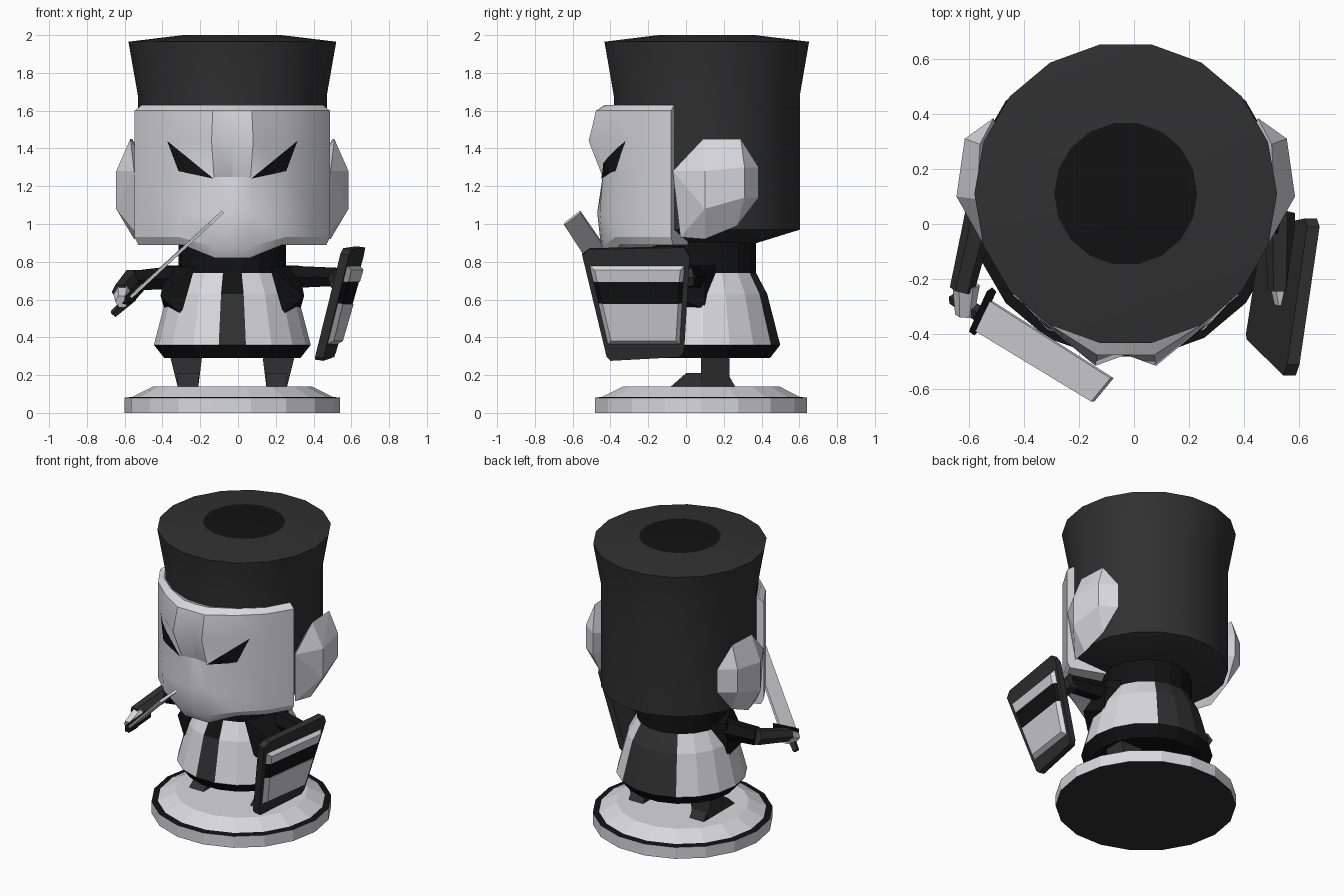
import bpy, bmesh, math
from mathutils import Vector
from mathutils.bvhtree import BVHTree

if "Cube" in bpy.data.objects:
    bpy.data.objects.remove(bpy.data.objects["Cube"])

CX = -0.03  # figure's own axis


def mat(name, v):
    m = bpy.data.materials.new(name)
    m.diffuse_color = (v, v, v * 1.05, 1)
    m.use_nodes = True
    m.node_tree.nodes["Principled BSDF"].inputs["Base Color"].default_value = m.diffuse_color
    return m


MATS = [mat("light", 0.7), mat("dark", 0.03), mat("black", 0.006)]
LIGHT, DARK, BLACK = 0, 1, 2


def finish(name, bm, smooth=False):
    bmesh.ops.recalc_face_normals(bm, faces=bm.faces)
    me = bpy.data.meshes.new(name)
    bm.to_mesh(me)
    bm.free()
    for m in MATS:
        me.materials.append(m)
    ob = bpy.data.objects.new(name, me)
    bpy.context.collection.objects.link(ob)
    if smooth:
        bpy.ops.object.select_all(action='DESELECT')
        ob.select_set(True)
        bpy.context.view_layer.objects.active = ob
        bpy.ops.object.shade_smooth_by_angle(angle=math.radians(25))
    return ob


def lathe(name, cy, profile, colour, n=18, smooth=False):
    """Stack of rings (r, z), capped; colour(band, facet) picks the material, band -1/-2 = caps."""
    bm = bmesh.new()
    rings = [[bm.verts.new((CX + r * math.cos(2 * math.pi * i / n),
                            cy + r * math.sin(2 * math.pi * i / n), z)) for i in range(n)]
             for r, z in profile]
    for b in range(len(rings) - 1):
        for i in range(n):
            j = (i + 1) % n
            f = bm.faces.new((rings[b][i], rings[b][j], rings[b + 1][j], rings[b + 1][i]))
            f.material_index = colour(b, i)
    bm.faces.new(rings[0]).material_index = colour(-1, 0)
    bm.faces.new(rings[-1]).material_index = colour(-2, 0)
    return finish(name, bm, smooth)


def hull(name, pts, colour=LIGHT, mirror=False):
    bm = bmesh.new()
    vs = [bm.verts.new((2 * CX - p[0], p[1], p[2]) if mirror else p) for p in pts]
    res = bmesh.ops.convex_hull(bm, input=vs)
    loose = [v for v in bm.verts if not v.link_faces]
    bmesh.ops.delete(bm, geom=loose, context='VERTS')
    bmesh.ops.dissolve_limit(bm, angle_limit=0.02, verts=bm.verts, edges=bm.edges)
    for f in bm.faces:
        f.material_index = colour
    return finish(name, bm)


def limb(name, p, q, r1, r2, colour, n=6):
    p, q = Vector(p), Vector(q)
    rot = (q - p).to_track_quat('Z', 'Y')
    pts = []
    for c, r in ((p, r1), (q, r2)):
        for i in range(n):
            a = 2 * math.pi * i / n
            pts.append(c + rot @ Vector((r * math.cos(a), r * math.sin(a), 0)))
    return hull(name, pts, colour)


# stand
lathe("stand", 0.08, [(0.57, 0), (0.57, 0.08), (0.53, 0.085), (0.42, 0.14)],
      lambda b, i: DARK if b == -1 else BLACK if b == 1 else LIGHT)

# hair
lathe("hair", 0.11, [(0.27, 0.9), (0.5, 0.97), (0.5, 1.68), (0.55, 1.965), (0.26, 2.0)],
      lambda b, i: BLACK if b == -2 else DARK, smooth=True)

# neck and robe
lathe("neck", 0.09, [(0.285, 0.74), (0.285, 0.93)], lambda b, i: BLACK)


def robe_colour(b, i):
    if b < 1 or (b == 2 and i == 13):
        return BLACK
    return DARK if i in (3, 4, 5, 13) else LIGHT


lathe("robe", 0.09, [(0.36, 0.29), (0.415, 0.36), (0.345, 0.63), (0.275, 0.76)], robe_colour)

# face: columns by angle around the head, rows as a closed profile loop
ROWS = [(1.63, .51, .51, .51, .54, .54), (1.60, .55, .545, .55, .595, .585),
        (1.44, .55, .545, .56, .635, .585), (1.25, .55, .545, .555, .56, .54),
        (1.06, .55, .545, .57, .575, .58), (.93, .55, .545, .56, .56, .56),
        (.89, .53, .525, .53, .53, .52), (.89, .28, .28, .28, .28, .28),
        (1.60, .44, .44, .44, .44, .44)]
ANG = [200, 220, 240, 260, 270, 280, 300, 320, 340]
bm = bmesh.new()
cols = []
for k, a in enumerate(ANG):
    c = min(k, 8 - k)
    t = math.radians(a)
    col = []
    for j, row in enumerate(ROWS):
        drop = {5: 0.05, 6: 0.07}.get(j, 0) if c >= 3 else 0
        r = row[1 + c]
        col.append(bm.verts.new((CX + r * math.cos(t), 0.11 + r * math.sin(t), row[0] - drop)))
    cols.append(col)
m = len(ROWS)
for a, b in zip(cols, cols[1:]):
    for j in range(m):
        bm.faces.new((a[j], b[j], b[(j + 1) % m], a[(j + 1) % m]))
bm.faces.new(cols[0])
bm.faces.new(cols[-1])
bm.normal_update()
tree = BVHTree.FromBMesh(bm)
finish("face", bm, smooth=True)

for side, mir in (("right", False), ("left", True)):
    s = -1 if mir else 1
    # eye: triangle draped on the face
    bm = bmesh.new()
    bm.faces.new([bm.verts.new((CX + s * x, -1, z))
                  for x, z in ((0.345, 1.44), (0.1, 1.24), (0.285, 1.28))])
    bmesh.ops.subdivide_edges(bm, edges=bm.edges[:], cuts=4, use_grid_fill=True)
    for v in bm.verts:
        hit = tree.ray_cast(v.co, Vector((0, 1, 0)))[0]
        v.co.y = (hit.y if hit else -0.4) - 0.008
    for f in bm.faces:
        f.material_index = BLACK
        if f.normal.y > 0:
            f.normal_flip()
    finish(side + "_eye", bm)
    # ear
    hull(side + "_ear", [(.49, -.07, 1.28), (.46, -.03, .93), (.51, .09, 1.45), (.5, .29, 1.45),
                         (.585, .1, 1.28), (.585, .1, 1.08), (.555, .31, 1.3), (.555, .31, 1.14),
                         (.45, .385, 1.3), (.45, .385, 1.14), (.49, .1, .92), (.48, .27, .99),
                         (.36, .1, 1.2)], LIGHT, mir)
    # shoulder
    hull(side + "_shoulder", [(.17, -.17, .77), (.24, -.16, .52), (.35, -.08, .62),
                              (.32, .1, .78), (.18, .2, .78), (.33, .1, .55)], BLACK, mir)
    # leg and foot
    hull(side + "_leg", [(x, y, z) for x0, x1, z in ((.15, .26, .14), (.15, .26, .22), (.13, .3, .3))
                         for x in (x0, x1) for y in (.08, .23)], DARK, mir)
    hull(side + "_foot", [(x, y, z) for x in (.15, .26)
                          for y, z in ((-.08, .14), (0, .21), (.22, .21), (.26, .14))], DARK, mir)

# arms
limb("left_upper_arm", (-.3, .06, .72), (-.55, 0, .7), .07, .06, BLACK)
limb("left_forearm", (-.56, .03, .71), (-.625, -.24, .64), .055, .045, DARK)
limb("left_hand", (-.61, -.22, .63), (-.615, -.33, .59), .05, .035, LIGHT)
limb("right_upper_arm", (.24, .06, .72), (.53, 0, .72), .07, .055, BLACK)
limb("right_forearm", (.53, .04, .72), (.53, -.24, .68), .055, .045, DARK)
limb("right_hand", (.53, -.2, .68), (.54, -.29, .66), .04, .03, LIGHT)

# sword
off = Vector((-.006, 0, .006))
blade = [Vector(p) for p in ((-.08, -.56, 1.065), (-.15, -.645, 1.0),
                             (-.57, -.39, .61), (-.52, -.28, .66))]
hull("sword_blade", [p + k * off for p in blade for k in (1, -1)], LIGHT)
guard = [Vector(p) for p in ((-.515, -.245, .665), (-.58, -.39, .595))]
hull("sword_guard", [p + Vector(d) for p in guard for d in
                     ((.015, 0, .02), (-.02, 0, .02), (.015, 0, -.02), (-.02, 0, -.02),
                      (0, -.015, 0), (0, .015, 0))], BLACK)
limb("sword_handle", (-.555, -.33, .62), (-.66, -.27, .525), .03, .022, DARK, 4)


# shield: tilted plate with raised striped panel
def on_shield(y, z, d):
    return (.64 + .14 * y + (z - .86) * .28 + d, y, z - .15 * d)


OUT = [(-.55, .84), (-.51, .87), (-.01, .88), (.02, .83), (-.01, .33), (-.03, .3),
       (-.40, .28), (-.42, .3)]
hull("shield_plate", [on_shield(y, z, d) for y, z in OUT for d in (-.015, .03)], DARK)


def panel(z, inset):
    t = (z - .36) / .43
    return (-.42 - .1 * t + inset, -.025 + .025 * t - inset)


for name, z0, z1, c, h in (("lower", .36, .585, LIGHT, .055), ("stripe", .585, .7, BLACK, .05),
                           ("upper", .7, .79, LIGHT, .055)):
    lo, hi = (z0 + .03 if name == "lower" else z0), (z1 - .025 if name == "upper" else z1)
    hull("shield_panel_" + name,
         [on_shield(y, z, .02) for z in (z0, z1) for y in panel(z, 0)] +
         [on_shield(y, z, h) for z in (lo, hi) for y in panel(z, .03)], c)
